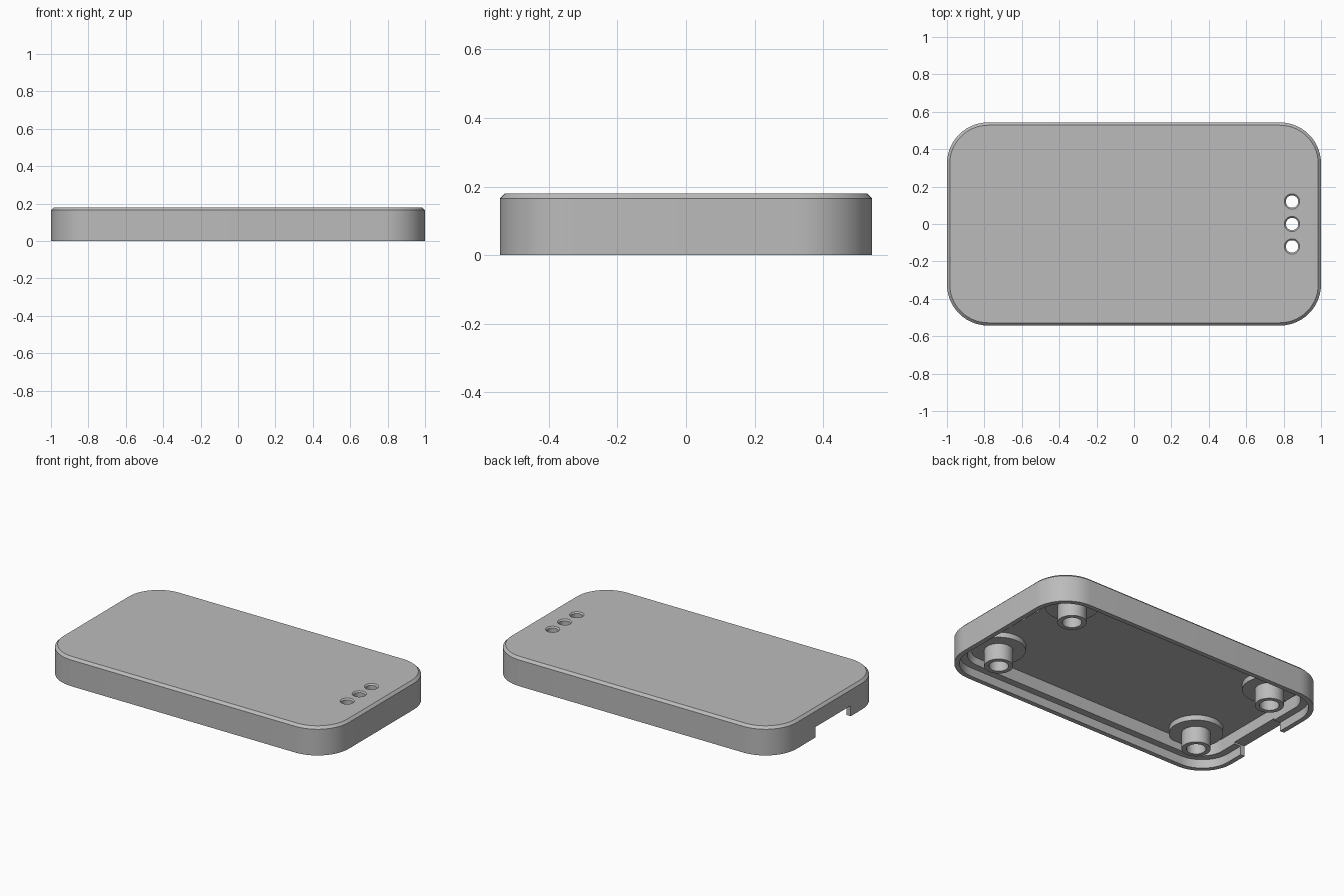
import bpy, bmesh
from math import sin, cos, pi

cube = bpy.data.objects.get("Cube")
if cube:
    bpy.data.objects.remove(cube, do_unlink=True)

# Single plastic colour
grey = bpy.data.materials.new("grey_plastic")
grey.use_nodes = True
colour = (0.5, 0.5, 0.5, 1)
grey.diffuse_color = colour
grey.node_tree.nodes["Principled BSDF"].inputs["Base Color"].default_value = colour

HALF_X, HALF_Y, HEIGHT, RADIUS = 1.0, 0.543, 0.18, 0.22
CHAMFER, LIP, WALL = 0.015, 0.03, 0.075
LIP_Z, CEILING = 0.055, 0.135


def rounded_ring(inset, z, steps=14):
    """Rounded rectangle outline, moved inward by inset."""
    r = RADIUS - inset
    ring = []
    for i, (sx, sy) in enumerate([(1, 1), (-1, 1), (-1, -1), (1, -1)]):
        for k in range(steps + 1):
            a = (i + k / steps) * pi / 2
            ring.append((sx * (HALF_X - RADIUS) + r * cos(a),
                         sy * (HALF_Y - RADIUS) + r * sin(a), z))
    return ring


def circle_ring(r, z, x, y, steps=40):
    return [(x + r * cos(2 * pi * k / steps), y + r * sin(2 * pi * k / steps), z)
            for k in range(steps)]


def loft(name, rings):
    """Skin a list of rings and cap both ends."""
    bm = bmesh.new()
    loops = [[bm.verts.new(p) for p in ring] for ring in rings]
    for a, b in zip(loops, loops[1:]):
        for i in range(len(a)):
            j = (i + 1) % len(a)
            bm.faces.new((a[i], a[j], b[j], b[i]))
    bm.faces.new(loops[0])
    bm.faces.new(loops[-1])
    bmesh.ops.recalc_face_normals(bm, faces=bm.faces)
    mesh = bpy.data.meshes.new(name)
    bm.to_mesh(mesh)
    bm.free()
    mesh.materials.append(grey)
    obj = bpy.data.objects.new(name, mesh)
    bpy.context.collection.objects.link(obj)
    return obj


def activate(obj):
    bpy.ops.object.select_all(action='DESELECT')
    obj.select_set(True)
    bpy.context.view_layer.objects.active = obj


def cut(obj, cutter):
    mod = obj.modifiers.new("cut", 'BOOLEAN')
    mod.operation = 'DIFFERENCE'
    mod.solver = 'EXACT'
    mod.object = cutter
    activate(obj)
    bpy.ops.object.modifier_apply(modifier=mod.name)
    bpy.data.objects.remove(cutter, do_unlink=True)


# Hollow cover: chamfered top, outer wall, thin lip, ledge, inner wall, ceiling
cover = loft("cover_shell", [rounded_ring(d, z) for d, z in [
    (CHAMFER, HEIGHT), (0, HEIGHT - CHAMFER), (0, 0), (LIP, 0),
    (LIP, LIP_Z), (WALL, LIP_Z), (WALL, CEILING)]])

# Three countersunk holes in the top
for y in (-0.12, 0, 0.12):
    cut(cover, loft("hole_cutter", [circle_ring(r, z, 0.845, y) for r, z in [
        (0.033, 0.1), (0.033, HEIGHT - 0.008), (0.041, HEIGHT), (0.041, 0.2)]]))

# Cable notch in the end wall
x0, x1, y0, y1 = -1.1, -0.88, -0.21, 0.14
cut(cover, loft("notch_cutter", [
    [(x0, y0, z), (x1, y0, z), (x1, y1, z), (x0, y1, z)] for z in (-0.1, 0.066)]))

# Hollow screw posts, each on a wide round base
parts = [cover]
for sx, side in ((-1, "right"), (1, "left")):
    for sy, end in ((-1, "front"), (1, "back")):
        parts.append(loft(f"screw_post_{end}_{side}", [
            circle_ring(r, z, sx * 0.735, sy * 0.325) for r, z in [
                (0.155, CEILING + 0.01), (0.155, 0.102), (0.083, 0.102),
                (0.083, 0), (0.056, 0), (0.056, 0.12)]]))

for part in parts:
    activate(part)
    bpy.ops.object.shade_smooth_by_angle(angle=pi / 6)
